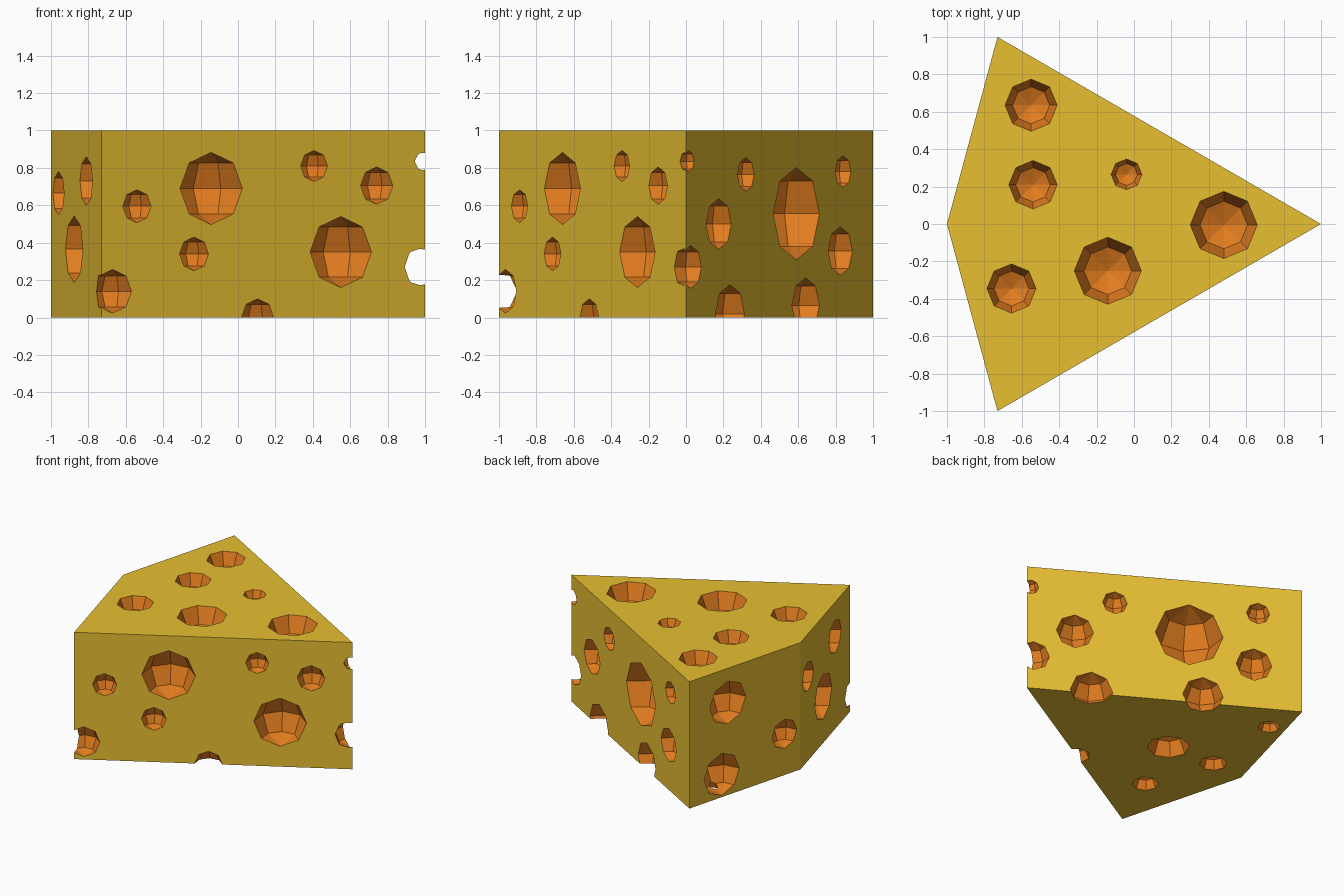
import bpy, bmesh, math
from mathutils import Vector, Matrix

if "Cube" in bpy.data.objects:
    bpy.data.objects.remove(bpy.data.objects["Cube"])


def material(name, rgb):
    m = bpy.data.materials.new(name)
    m.diffuse_color = (*rgb, 1)
    m.use_nodes = True
    m.node_tree.nodes["Principled BSDF"].inputs["Base Color"].default_value = m.diffuse_color
    return m


rind = material("cheese yellow", (0.82, 0.53, 0.032))
inner = material("hole orange", (0.76, 0.205, 0.014))

# Wedge footprint: blunt two-sided back, point at +x
CORNERS = [Vector(c) for c in ((-1, 0), (-0.73, -1), (1, 0), (-0.73, 1))]
UP, DOWN = Vector((0, 0, 1)), Vector((0, 0, -1))
FRONT, BACK = Vector((0.5, -0.866, 0)), Vector((0.5, 0.866, 0))
LEFT_FRONT, LEFT_BACK = Vector((-0.965, -0.261, 0)), Vector((-0.965, 0.261, 0))


def on_front(x):
    return -(1 - x) / 1.73


def on_back(y):
    return 1 - 1.73 * y


def on_left(y):
    return -1 + 0.27 * abs(y)


# Holes as (x, y, z, radius, face direction), grouped by face
holes = [(x, y, 1, r, UP) for x, y, r in (
    (-0.55, 0.635, 0.14), (-0.54, 0.21, 0.13), (-0.04, 0.265, 0.083),
    (0.48, -0.005, 0.18), (-0.14, -0.25, 0.18), (-0.655, -0.345, 0.132))]
holes += [(x, y, 0, r, DOWN) for x, y, r in (
    (-0.32, 0, 0.154), (-0.716, 0.026, 0.1),
    (-0.53, -0.508, 0.097), (-0.688, 0.682, 0.08))]
holes += [(x, on_front(x), z, r, FRONT) for x, z, r in (
    (-0.143, 0.69, 0.193), (0.55, 0.35, 0.19), (0.407, 0.81, 0.083),
    (0.742, 0.705, 0.1), (-0.54, 0.595, 0.088), (-0.235, 0.34, 0.09),
    (-0.67, 0.14, 0.117), (0.105, 0, 0.1))]
holes += [(on_back(y), y, z, r, BACK) for y, z, r in (
    (0.32, 0.765, 0.09), (0.59, 0.555, 0.247), (0.84, 0.78, 0.085),
    (0.175, 0.5, 0.135), (0.825, 0.355, 0.13), (0.235, 0.02, 0.155),
    (0.64, 0.065, 0.147), (0.025, 0.27, 0.115), (0.015, 0.835, 0.057))]
holes += [(on_left(y), y, z, r, LEFT_FRONT) for y, z, r in (
    (-0.15, 0.665, 0.115), (-0.7, 0.73, 0.13), (-0.46, 0.365, 0.178))]
holes += [(on_left(y), y, z, r, LEFT_BACK) for y, z, r in (
    (0.655, 0.73, 0.168), (0.145, 0.325, 0.115), (0.71, 0.18, 0.165))]


def add_object(name, bm, mats):
    me = bpy.data.meshes.new(name)
    bm.to_mesh(me)
    bm.free()
    for m in mats:
        me.materials.append(m)
    ob = bpy.data.objects.new(name, me)
    bpy.context.collection.objects.link(ob)
    return ob


def measure(me):
    """Volume, and whether the mesh is closed."""
    bm = bmesh.new()
    bm.from_mesh(me)
    result = bm.calc_volume(), all(e.is_manifold for e in bm.edges)
    bm.free()
    return result


# Solid wedge
bm = bmesh.new()
base = bm.faces.new([bm.verts.new((c.x, c.y, 0)) for c in CORNERS])
ext = bmesh.ops.extrude_face_region(bm, geom=[base])["geom"]
bmesh.ops.translate(bm, vec=UP,
                    verts=[g for g in ext if isinstance(g, bmesh.types.BMVert)])
bmesh.ops.recalc_face_normals(bm, faces=bm.faces)
cheese = add_object("cheese_wedge", bm, [rind, inner])
bpy.context.view_layer.objects.active = cheese


def bite(x, y, z, r, normal, nudge):
    """Cut one faceted ball, turned to its face, out of the wedge."""
    yaw = math.atan2(normal.y, normal.x) if abs(normal.z) < 0.5 else 0
    bm = bmesh.new()
    bmesh.ops.create_uvsphere(bm, u_segments=8, v_segments=4, radius=r)
    spot = Vector((x, y, z)) + normal * nudge
    bm.transform(Matrix.Translation(spot) @ Matrix.Rotation(yaw, 4, 'Z'))
    cutter = add_object("hole_cutter", bm, [inner])
    cutter.hide_render = True
    mod = cheese.modifiers.new("hole", 'BOOLEAN')
    mod.operation = 'DIFFERENCE'
    mod.solver = 'EXACT'
    mod.object = cutter
    bpy.ops.object.modifier_apply(modifier=mod.name)
    bpy.data.objects.remove(cutter)


# Bite every hole, shifting a cutter slightly when a cut is not clean
for hole in holes:
    before = cheese.data.copy()
    v0 = measure(before)[0]
    ball = 4.2 * hole[3] ** 3
    for nudge in (0.0015, -0.0015, 0.003, -0.003, 0.005, -0.005, 0.008):
        bite(*hole, nudge)
        v1, closed = measure(cheese.data)
        if closed and 0.02 * ball < v0 - v1 < ball:
            break
        cheese.data = before.copy()
    else:
        bite(*hole, 0.004)


# Rind on the wedge's outer planes, orange everywhere inside the holes
def is_rind(face):
    c = face.center
    if abs(face.normal.z) > 0.99:
        return min(abs(c.z), abs(c.z - 1)) < 0.001
    for a, b in zip(CORNERS, CORNERS[1:] + CORNERS[:1]):
        d = (b - a).normalized()
        out = Vector((d.y, -d.x, 0))
        if face.normal.dot(out) > 0.999 and abs((c.xy - a).dot(out.xy)) < 0.001:
            return True
    return False


for f in cheese.data.polygons:
    f.material_index = 0 if is_rind(f) else 1
    f.use_smooth = False
